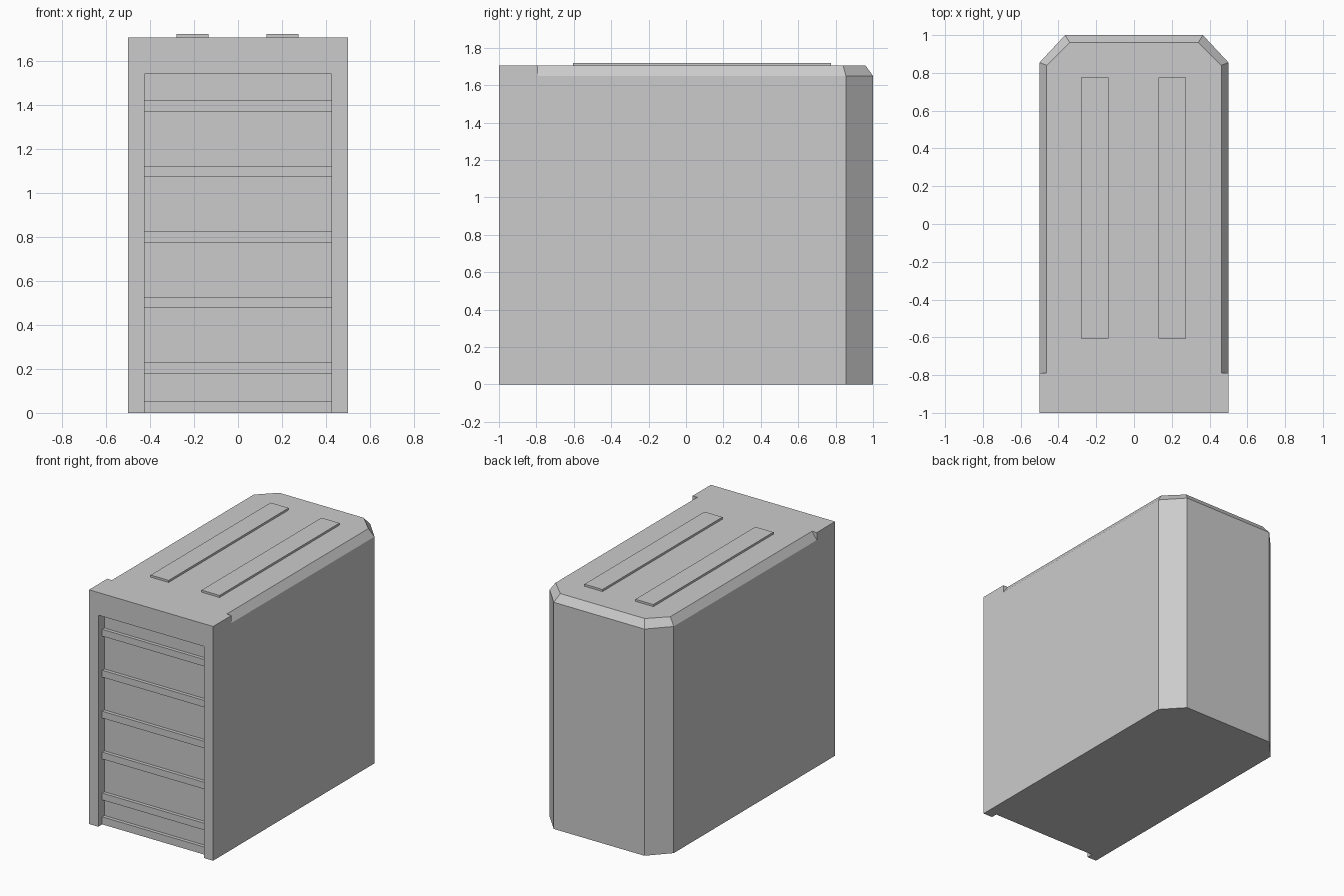
import bpy
import bmesh

default = bpy.data.objects.get("Cube")
if default:
    bpy.data.objects.remove(default, do_unlink=True)

# Single flat grey
grey = bpy.data.materials.new("light_grey")
grey.use_nodes = True
colour = (0.6, 0.6, 0.6, 1)
grey.diffuse_color = colour
grey.node_tree.nodes["Principled BSDF"].inputs["Base Color"].default_value = colour

# Main dimensions
HALF_W, FRONT, BACK = 0.5, -1.0, 1.0
EAVE, ROOF = 1.65, 1.705
LIP = -0.79                      # where the roof chamfer begins
OPEN_W, OPEN_H, DEPTH = 0.425, 1.54, 0.07


def finish(name, bm):
    bmesh.ops.recalc_face_normals(bm, faces=bm.faces)
    mesh = bpy.data.meshes.new(name)
    bm.to_mesh(mesh)
    bm.free()
    mesh.materials.append(grey)
    obj = bpy.data.objects.new(name, mesh)
    bpy.context.collection.objects.link(obj)
    return obj


def loft(name, rings):
    """Solid through matching horizontal outlines, each given as (points, z)."""
    bm = bmesh.new()
    loops = [[bm.verts.new((x, y, z)) for x, y in pts] for pts, z in rings]
    bm.faces.new(loops[0])
    bm.faces.new(loops[-1])
    for low, high in zip(loops, loops[1:]):
        for i in range(len(low)):
            j = (i + 1) % len(low)
            bm.faces.new((low[i], low[j], high[j], high[i]))
    return finish(name, bm)


def box(name, x0, x1, y0, y1, z0, z1):
    outline = [(x0, y0), (x1, y0), (x1, y1), (x0, y1)]
    return loft(name, [(outline, z0), (outline, z1)])


def mirrored(right_side):
    return right_side + [(-x, y) for x, y in reversed(right_side)]


# Body with clipped rear corners and a bevelled roof edge
inner_front = FRONT + DEPTH
wall = mirrored([(HALF_W, inner_front), (HALF_W, 0.855), (0.365, BACK)])
slope = mirrored([(HALF_W, LIP), (HALF_W, 0.855), (0.365, BACK)])
crown = mirrored([(0.462, LIP), (0.462, 0.84), (0.34, 0.96)])
loft("body", [(wall, 0), (wall, EAVE)])
loft("roof_bevel", [(slope, EAVE), (crown, ROOF)])
box("roof_front", -HALF_W, HALF_W, inner_front, LIP, EAVE, ROOF)

# Front frame around the open doorway, one solid arch profile
bm = bmesh.new()
arch = mirrored([(OPEN_W, OPEN_H), (OPEN_W, 0), (HALF_W, 0), (HALF_W, ROOF)])
front_face = bm.faces.new([bm.verts.new((x, FRONT, z)) for x, z in arch])
extruded = bmesh.ops.extrude_face_region(bm, geom=[front_face])
moved = [v for v in extruded["geom"] if isinstance(v, bmesh.types.BMVert)]
bmesh.ops.translate(bm, verts=moved, vec=(0, DEPTH, 0))
finish("front_frame", bm)

# Horizontal ribs on the recessed shutter
for i in range(5):
    z = 0.178 + i * 0.298
    box(f"shutter_rib_{i + 1}", -OPEN_W, OPEN_W, FRONT + 0.045, inner_front, z, z + 0.05)
box("shutter_bottom_rail", -OPEN_W, OPEN_W, FRONT + 0.045, inner_front, 0, 0.055)

# Raised strips along the roof
for side, x0, x1 in (("right", -0.28, -0.135), ("left", 0.13, 0.275)):
    box(f"roof_strip_{side}", x0, x1, -0.605, 0.775, ROOF, 1.72)
